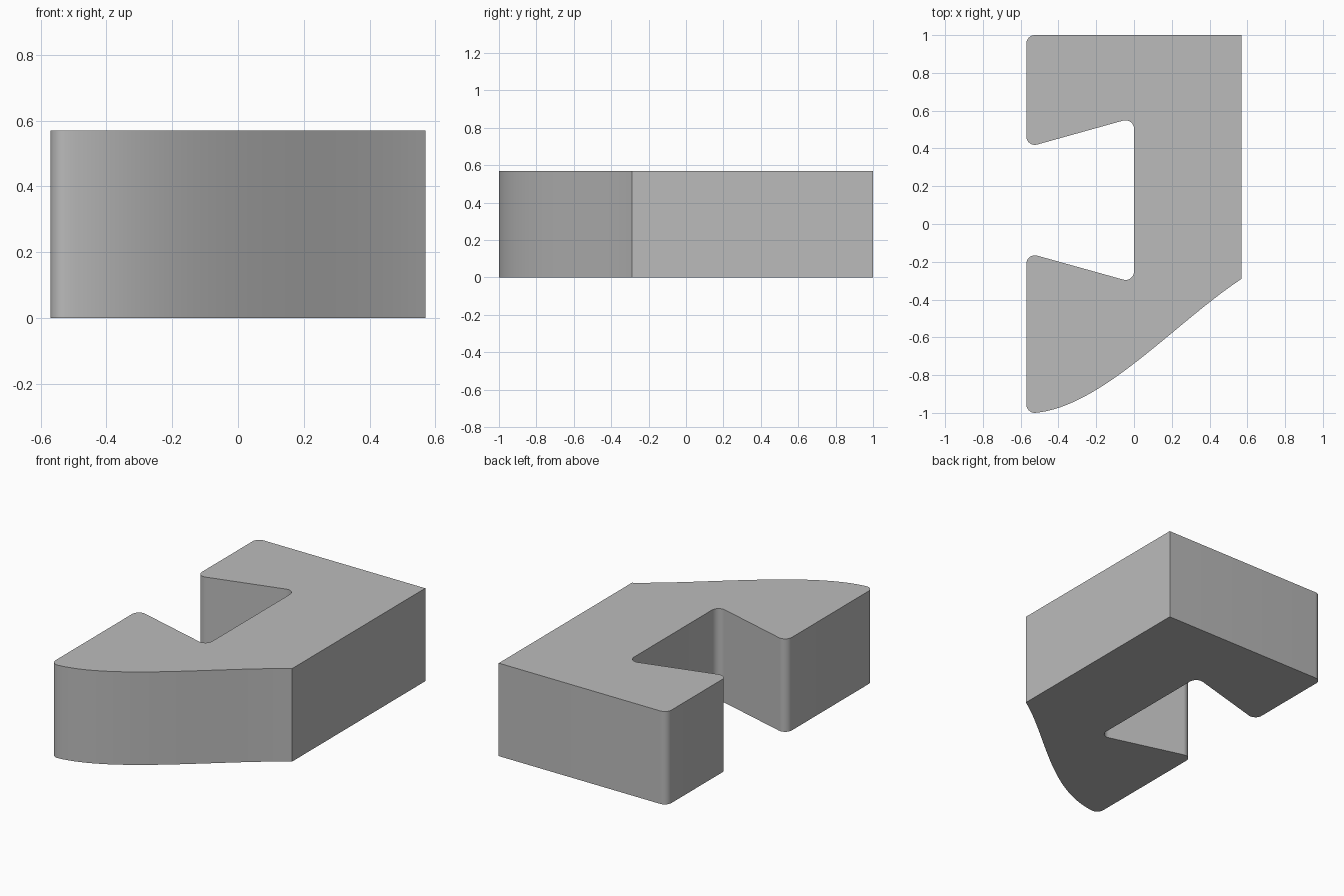
import bpy, bmesh, math
from mathutils import Vector

cube = bpy.data.objects.get("Cube")
if cube:
    bpy.data.objects.remove(cube, do_unlink=True)

W, H, R = 0.57, 0.57, 0.045      # half width, height, corner radius
MID = 0.1265                     # centre line of the notch
OUT, IN = 0.278, 0.437           # half opening at the mouth and at the root


def fillet(prev, corner, nxt, r=R, steps=8):
    """Points of an arc that rounds a corner."""
    p, c, n = Vector(prev), Vector(corner), Vector(nxt)
    a, b = (p - c).normalized(), (n - c).normalized()
    half = a.angle(b) / 2
    centre = c + (a + b).normalized() * r / math.sin(half)
    start = c + a * r / math.tan(half) - centre
    end = c + b * r / math.tan(half) - centre
    sweep = start.angle(end)
    return [centre + (start * math.sin((1 - t) * sweep) + end * math.sin(t * sweep)) / math.sin(sweep)
            for t in (i / steps for i in range(steps + 1))]


def bezier(a, b, c, d, steps=32):
    a, b, c, d = map(Vector, (a, b, c, d))
    return [a * (1 - t) ** 3 + 3 * b * t * (1 - t) ** 2 + 3 * c * t * t * (1 - t) + d * t ** 3
            for t in (i / steps for i in range(1, steps + 1))]


# Outline: straight back corner, rounded jaws and notch, then the swept front
corners = [(W, 1), (-W, 1), (-W, MID + OUT), (0, MID + IN),
           (0, MID - IN), (-W, MID - OUT), (-W, -1), (W, -1)]
outline = [Vector(corners[0])]
for i in range(1, 7):
    outline += fillet(*corners[i - 1:i + 2])
outline += bezier((-W + R, -1), (-0.17, -0.97), (0.22, -0.52), (W, -0.29))

# Extrude the outline to a solid
bm = bmesh.new()
base = bm.faces.new([bm.verts.new((p.x, p.y, 0)) for p in outline])
top = bmesh.ops.extrude_face_region(bm, geom=[base], use_keep_orig=True)["geom"]
bmesh.ops.translate(bm, vec=(0, 0, H), verts=[v for v in top if isinstance(v, bmesh.types.BMVert)])
bmesh.ops.recalc_face_normals(bm, faces=bm.faces)
mesh = bpy.data.meshes.new("clamp_block")
bm.to_mesh(mesh)
bm.free()

block = bpy.data.objects.new("clamp_block", mesh)
bpy.context.collection.objects.link(block)

# Plain grey
grey = bpy.data.materials.new("light_grey")
grey.use_nodes = True
colour = (0.5, 0.5, 0.5, 1)
grey.diffuse_color = colour
grey.node_tree.nodes["Principled BSDF"].inputs["Base Color"].default_value = colour
mesh.materials.append(grey)

bpy.ops.object.select_all(action="DESELECT")
block.select_set(True)
bpy.context.view_layer.objects.active = block
bpy.ops.object.shade_smooth_by_angle(angle=math.radians(30))
